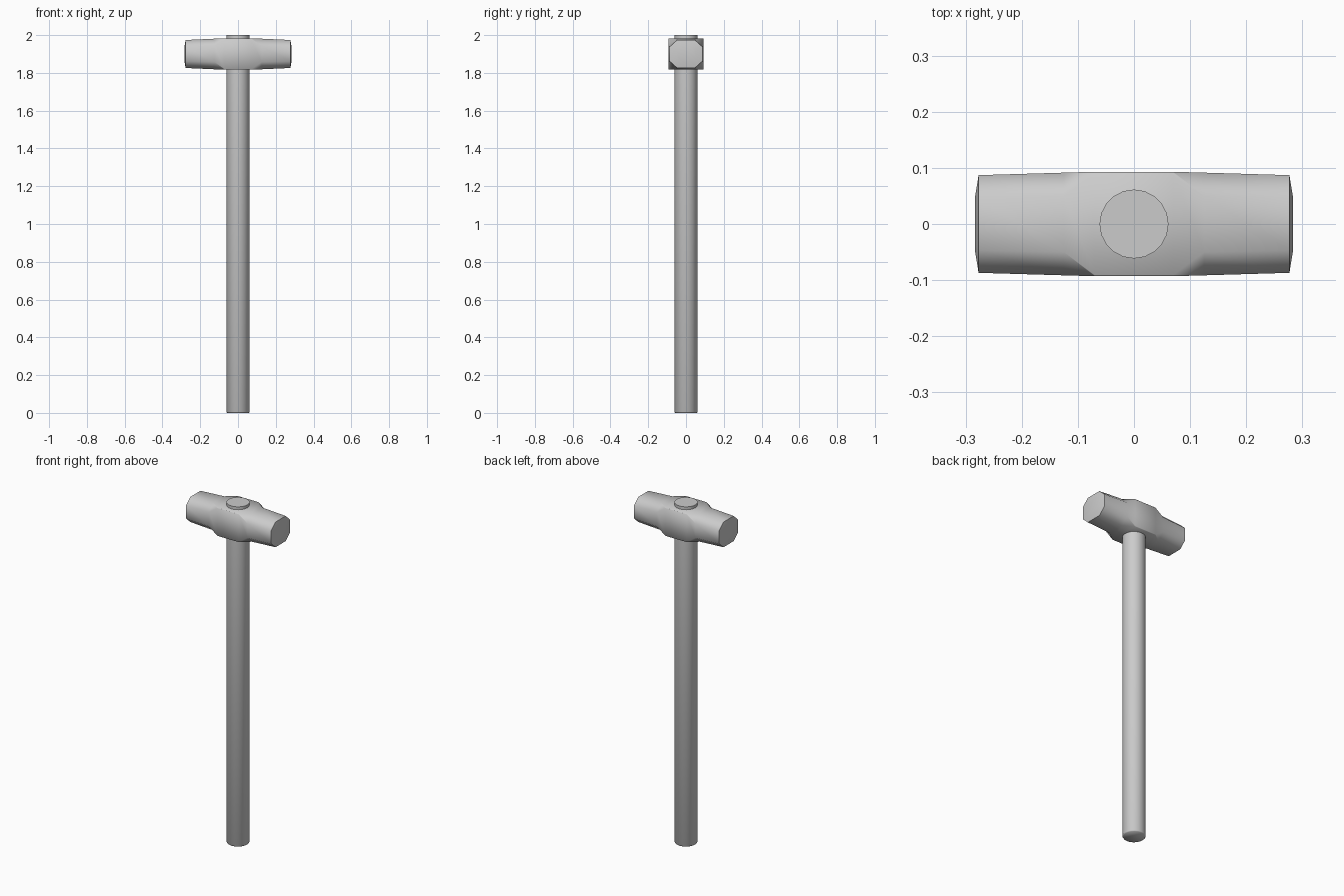
import bpy, bmesh, math

if "Cube" in bpy.data.objects:
    bpy.data.objects.remove(bpy.data.objects["Cube"])


def finish(bm, name, angle):
    bmesh.ops.recalc_face_normals(bm, faces=bm.faces)
    mesh = bpy.data.meshes.new(name)
    bm.to_mesh(mesh)
    bm.free()
    obj = bpy.data.objects.new(name, mesh)
    bpy.context.collection.objects.link(obj)
    bpy.ops.object.select_all(action='DESELECT')
    obj.select_set(True)
    bpy.context.view_layer.objects.active = obj
    bpy.ops.object.shade_smooth_by_angle(angle=math.radians(angle))
    return obj


def loft(bm, rings):
    loops = [[bm.verts.new(p) for p in ring] for ring in rings]
    n = len(loops[0])
    for a, b in zip(loops, loops[1:]):
        for i in range(n):
            j = (i + 1) % n
            bm.faces.new((a[i], a[j], b[j], b[i]))
    bm.faces.new(loops[0])
    bm.faces.new(loops[-1])


def octagon(x, hy, hz, fy, fz, zc=1.9):
    # half sizes hy, hz with flats of half width fy, fz
    pts = [(hy, fz), (fy, hz), (-fy, hz), (-hy, fz),
           (-hy, -fz), (-fy, -hz), (fy, -hz), (hy, -fz)]
    return [(x, y, zc + z) for y, z in pts]


def circle(r, z, n=20):
    return [(r * math.cos(2 * math.pi * i / n),
             r * math.sin(2 * math.pi * i / n), z) for i in range(n)]


# Handle: long round shaft passing through the head
bm = bmesh.new()
loft(bm, [circle(0.058, 0), circle(0.0615, 0.005), circle(0.0615, 2.0)])
finish(bm, "handle", 60)

# Head: square block at the eye, chamfers opening towards both striking faces
half = [(0.070, 0.093, 0.083, 0.091, 0.081),
        (0.125, 0.0915, 0.081, 0.050, 0.042),
        (0.277, 0.087, 0.074, 0.047, 0.038),
        (0.283, 0.050, 0.043, 0.030, 0.024)]
rings = [octagon(-x, *s) for x, *s in reversed(half)]
rings += [octagon(x, *s) for x, *s in half]
bm = bmesh.new()
loft(bm, rings)
finish(bm, "hammer_head", 50)
